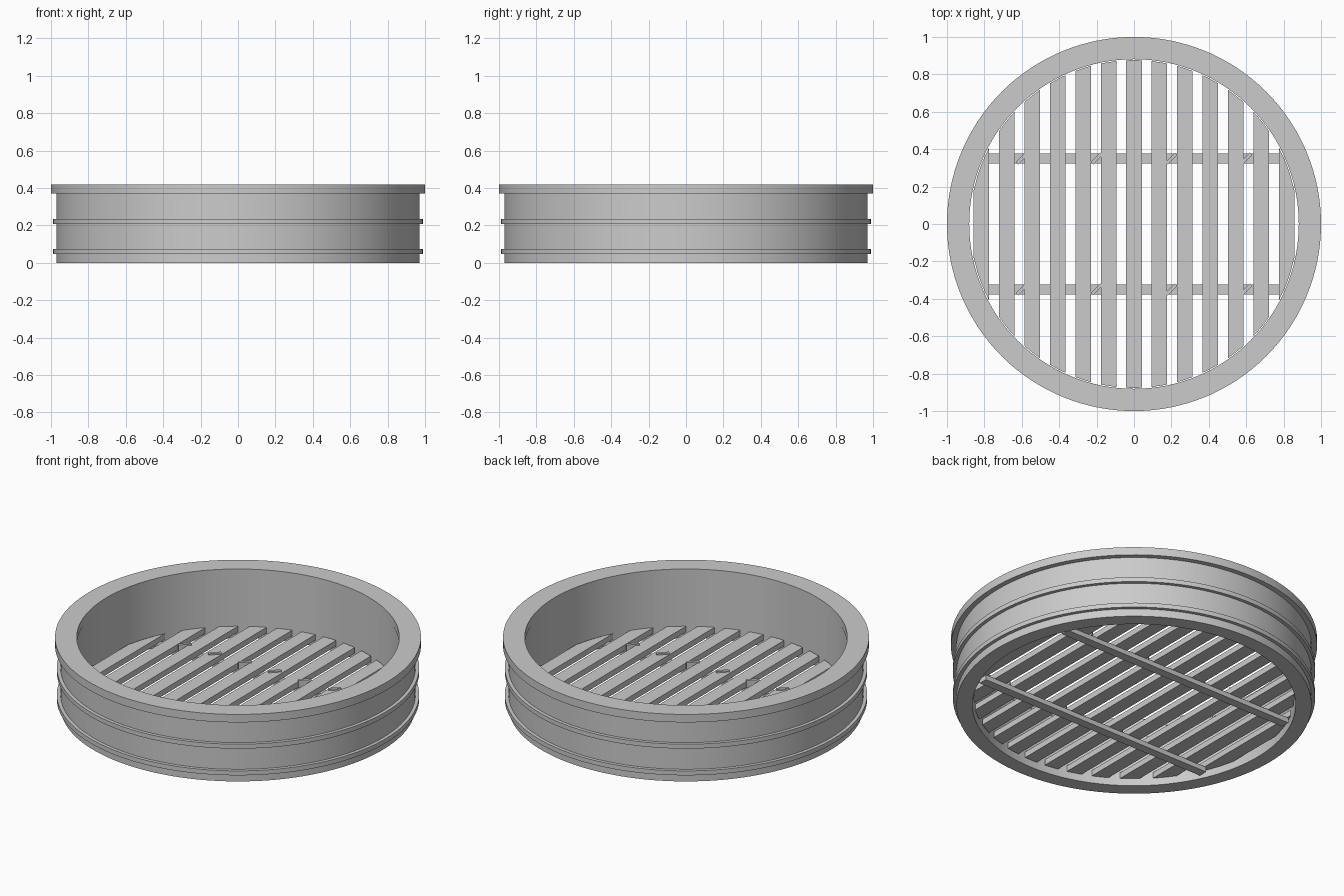
import bpy, bmesh, math
from mathutils import Matrix

if "Cube" in bpy.data.objects:
    bpy.data.objects.remove(bpy.data.objects["Cube"], do_unlink=True)

GREY = (0.6, 0.6, 0.6, 1)
mat = bpy.data.materials.new("plain grey")
mat.use_nodes = True
mat.diffuse_color = GREY
mat.node_tree.nodes["Principled BSDF"].inputs["Base Color"].default_value = GREY


def finish(bm, name, smooth=False):
    bmesh.ops.recalc_face_normals(bm, faces=bm.faces)
    mesh = bpy.data.meshes.new(name)
    bm.to_mesh(mesh)
    bm.free()
    mesh.materials.append(mat)
    obj = bpy.data.objects.new(name, mesh)
    bpy.context.collection.objects.link(obj)
    if smooth:
        bpy.ops.object.select_all(action="DESELECT")
        obj.select_set(True)
        bpy.context.view_layer.objects.active = obj
        bpy.ops.object.shade_smooth_by_angle(angle=math.radians(30))
    return obj


def ring(name, inner, outer, low, high, sides=128):
    """Rectangular section spun around the z axis."""
    bm = bmesh.new()
    section = [(inner, low), (outer, low), (outer, high), (inner, high)]
    loops = []
    for i in range(sides):
        a = math.tau * i / sides
        loops.append([bm.verts.new((r * math.cos(a), r * math.sin(a), z)) for r, z in section])
    for i in range(sides):
        p, q = loops[i], loops[(i + 1) % sides]
        for k in range(4):
            n = (k + 1) % 4
            bm.faces.new((p[k], q[k], q[n], p[n]))
    return finish(bm, name, True)


def box(name, centre, size, turn=0):
    bm = bmesh.new()
    matrix = (Matrix.Translation(centre) @ Matrix.Rotation(turn, 4, "Z")
              @ Matrix.Diagonal((*size, 1)))
    bmesh.ops.create_cube(bm, size=1, matrix=matrix)
    return finish(bm, name)


def slat(name, x, width, radius, low, high, steps=4):
    """Plank whose ends follow the round wall."""
    xs = [x + width * (i / steps - 0.5) for i in range(steps + 1)]
    ends = [(u, math.sqrt(radius ** 2 - u ** 2)) for u in xs]
    outline = ends + [(u, -v) for u, v in reversed(ends)]
    bm = bmesh.new()
    face = bm.faces.new([bm.verts.new((u, v, low)) for u, v in outline])
    top = bmesh.ops.extrude_face_region(bm, geom=[face])["geom"]
    bmesh.ops.translate(bm, vec=(0, 0, high - low),
                        verts=[v for v in top if isinstance(v, bmesh.types.BMVert)])
    return finish(bm, name)


# Round wall, top lip and the two thin hoops
ring("wall", 0.883, 0.97, 0, 0.375)
ring("top_lip", 0.881, 1.0, 0.37, 0.418)
ring("lower_hoop", 0.96, 0.99, 0.046, 0.073)
ring("upper_hoop", 0.96, 0.99, 0.207, 0.234)

# Floor slats
for i in range(-6, 7):
    slat(f"floor_slat_{i + 7}", 0.136 * i, 0.083, 0.876, 0.04, 0.075)

# Cross bars below the slats, with slanted ties along each
for side, y in (("front", -0.35), ("back", 0.35)):
    box(f"{side}_cross_bar", (0, y, 0.027), (1.57, 0.053, 0.03))
    for i in range(-3, 4):
        box(f"{side}_tie_{i + 4}", (0.2 * i, y, 0.062), (0.072, 0.018, 0.042), math.radians(45))
